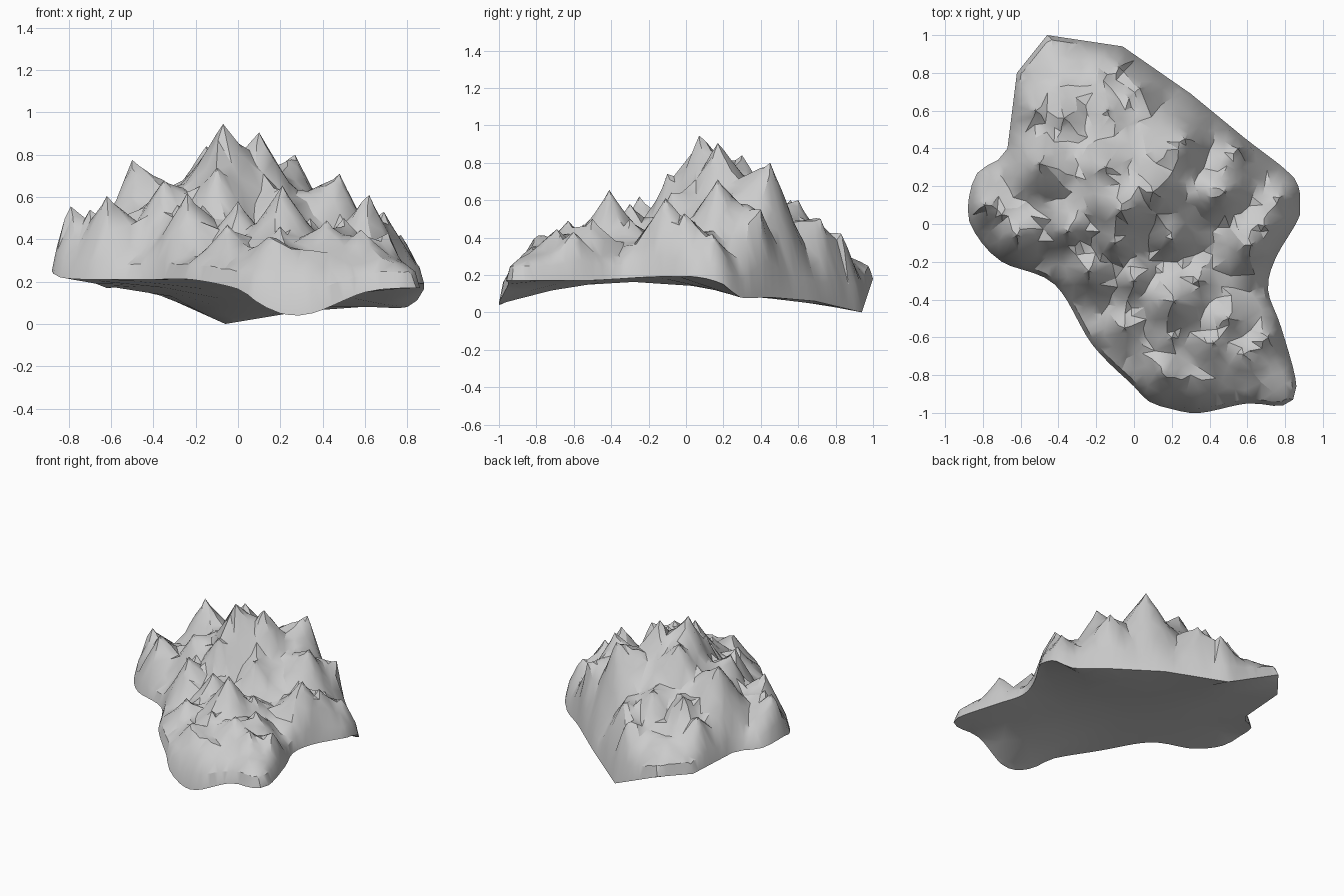
import bpy, bmesh, math, random
from mathutils import Vector
from mathutils.geometry import delaunay_2d_cdt, intersect_point_line

if "Cube" in bpy.data.objects:
    bpy.data.objects.remove(bpy.data.objects["Cube"])

random.seed(4)

# Rim of the rock: x, y, z
RIM = [(.88, .05, .19), (.87, .2, .15), (.8, .29, .08), (.58, .46, .08), (.3, .69, .06),
       (-.06, .94, 0), (-.46, 1, .18), (-.62, .8, .17), (-.67, .4, .19), (-.83, .27, .22),
       (-.88, .08, .25), (-.84, -.05, .22), (-.7, -.2, .21), (-.42, -.32, .21),
       (-.22, -.64, .21), (0, -.86, .165), (.08, -.94, .11), (.2, -.98, .05), (.35, -1, .05),
       (.6, -.95, .15), (.79, -.96, .17), (.86, -.86, .17), (.78, -.55, .17),
       (.71, -.35, .18), (.75, -.18, .19)]

# Peaks: x, y, height
PEAKS = [(-.07, .07, .945), (.1, .17, .905), (.27, .45, .8), (-.5, .32, .775), (-.1, -.1, .74),
         (-.35, -.04, .68), (.21, -.41, .655), (-.24, -.25, .62), (0, -.3, .58), (.48, .17, .71),
         (.62, -.11, .61), (.69, -.01, .53), (.5, -.5, .5), (.42, -.63, .49), (.71, -.6, .43),
         (.58, -.69, .44), (-.79, .1, .555), (-.62, -.06, .605), (-.7, .05, .54), (.34, -.3, .5),
         (-.37, .56, .6), (-.14, .6, .6), (-.52, .6, .5), (.03, .72, .5), (.55, .4, .55),
         (-.08, .83, .42), (.2, -.6, .46), (-.05, -.55, .47), (.15, -.79, .42), (-.15, .3, .84),
         (.2, -.08, .64), (.77, .14, .42)]

# Rim resampled: straight at the back, rounded elsewhere
rim = []
N = len(RIM)
for i in range(N):
    p, a, b, q = (Vector(RIM[(i + k) % N]) for k in (-1, 0, 1, 2))
    n = max(1, round((b - a).length / .06))
    for j in range(n):
        t = j / n
        curve = .5 * (2 * a + (b - p) * t + (2 * p - 5 * a + 4 * b - q) * t * t
                      + (3 * a - p - 3 * b + q) * t ** 3)
        v = a.lerp(b, t) if max(a.y, b.y) > .6 else curve
        v.x = max(-.88, min(.88, v.x))
        v.y = max(-1, v.y)
        rim.append(v)
rim2 = [p.xy for p in rim]
EDGES = list(zip(rim2, rim2[1:] + rim2[:1]))


def edge_dist(p):
    best = 9
    for a, b in EDGES:
        q, t = intersect_point_line(p, a, b)
        best = min(best, (p - a.lerp(b, min(1, max(0, t))).to_2d()).length)
    return best


def inside(p):
    hit = False
    for a, b in EDGES:
        if (a.y > p.y) != (b.y > p.y) and p.x < a.x + (p.y - a.y) * (b.x - a.x) / (b.y - a.y):
            hit = not hit
    return hit


def under(p):
    # underside height blended from the rim
    w = [1 / ((p - q.xy).length ** 3 + 1e-6) for q in rim]
    return sum(k * q.z for k, q in zip(w, rim)) / sum(w)


def base(p, d):
    # central plateau and left shoulder, sloping to a blunt lip at the rim
    r = math.hypot(p.x / .44, (p.y - .22) / .33)
    z = .35 + .37 * math.exp(-r ** 2.6) \
        + .07 * math.exp(-((p.x + .5) / .25) ** 2 - ((p.y - .15) / .25) ** 2)
    u = under(p)
    lip = .05 * min(1, d / .022)
    return u + lip + (z - u - lip) * min(1, d / .18) ** .7


CONES = []
for x, y, h in PEAKS:
    c = Vector((x, y))
    rise = h - base(c, edge_dist(c))
    CONES.append((c, rise, .09 + .5 * max(rise, 0)))


def top(p, d):
    lift = 0
    for c, rise, r in CONES:
        f = max(0, 1 - (p - c).length / r)
        lift = max(lift, rise * f ** 1.25)
    rough = random.uniform(-.01, .01) * (lift < .1)
    return base(p, d) + (lift + rough) * min(1, d / .06)


def scatter(count, gap, seeds):
    pts = list(seeds)
    for _ in range(count):
        p = Vector((random.uniform(-.9, .9), random.uniform(-1, 1)))
        if inside(p) and edge_dist(p) > .03 and all((p - q).length > gap for q in pts):
            pts.append(p)
    return pts


def sheet(bm, pts, height, flip):
    # triangulate the points inside the rim and lift them
    n = len(rim2)
    loop = [(i, (i + 1) % n) for i in range(n)]
    vs, _, fs, *_ = delaunay_2d_cdt(rim2 + pts, loop, [], 1, 1e-5)
    out = []
    for v in vs:
        d = edge_dist(v)
        z = under(v) if d < 1e-4 else height(v, d)
        out.append(bm.verts.new((v.x, v.y, z)))
    for f in fs:
        face = [out[i] for i in f]
        bm.faces.new(face[::-1] if flip else face)


bm = bmesh.new()
# Craggy top, with each peak pinned and ringed by close points
pins = []
for x, y, h in PEAKS:
    pins.append(Vector((x, y)))
    a0 = random.random() * 6
    for k in range(5):
        a = a0 + k * math.tau / 5
        q = Vector((x + .035 * math.cos(a), y + .035 * math.sin(a)))
        if inside(q):
            pins.append(q)
# Narrow band just inside the rim gives a blunt edge
for a, b in EDGES:
    t = (b - a).normalized()
    pins.append((a + b) / 2 + Vector((-t.y, t.x)) * .022)
    pins.append(a + Vector((-t.y, t.x)) * .022)
sheet(bm, scatter(3500, .036, pins), top, False)
# Smooth underside
sheet(bm, scatter(300, .15, []), lambda p, d: under(p), True)
bmesh.ops.remove_doubles(bm, verts=bm.verts, dist=1e-4)
bmesh.ops.recalc_face_normals(bm, faces=bm.faces)

me = bpy.data.meshes.new("rocky_mountain")
bm.to_mesh(me)
bm.free()
ob = bpy.data.objects.new("rocky_mountain", me)
bpy.context.collection.objects.link(ob)
bpy.context.view_layer.objects.active = ob
ob.select_set(True)
bpy.ops.object.shade_smooth_by_angle(angle=math.radians(30))
